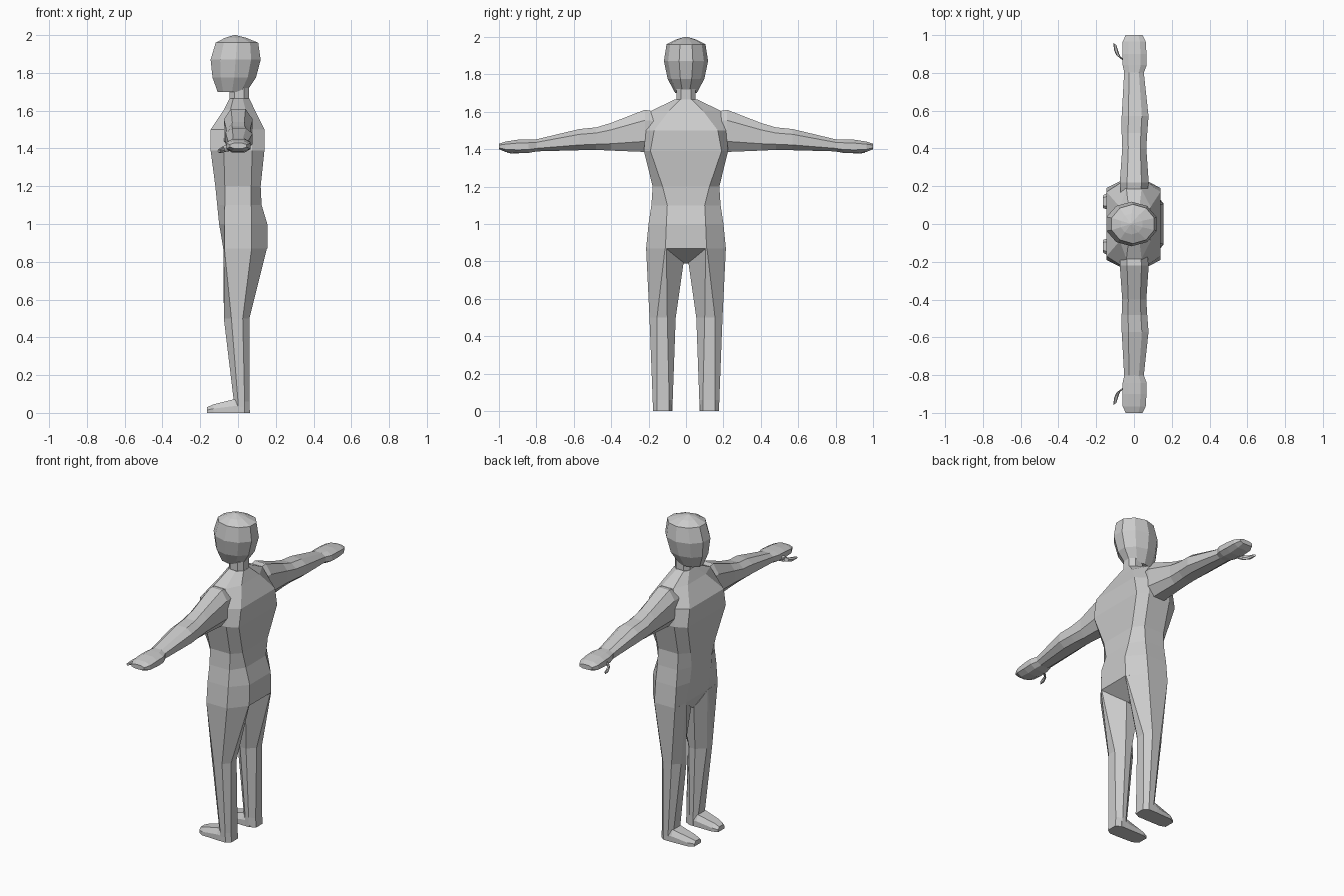
import bpy, bmesh, math

skin = bpy.data.materials.new("light grey")
skin.diffuse_color = (0.6, 0.6, 0.6, 1)


def loft(name, rings, mirror=False):
    """Skin a list of equal-sized rings and cap both ends."""
    me = bpy.data.meshes.new(name)
    bm = bmesh.new()
    rows = [[bm.verts.new(p) for p in r] for r in rings]
    n = len(rows[0])
    for a, b in zip(rows, rows[1:]):
        for i in range(n):
            j = (i + 1) % n
            bm.faces.new((a[i], a[j], b[j], b[i]))
    bm.faces.new(rows[0][::-1])
    bm.faces.new(rows[-1])
    bmesh.ops.recalc_face_normals(bm, faces=bm.faces)
    bm.to_mesh(me)
    bm.free()
    me.materials.append(skin)
    ob = bpy.data.objects.new(name, me)
    bpy.context.collection.objects.link(ob)
    if mirror:
        m = ob.modifiers.new("other side", 'MIRROR')
        m.use_axis = (False, True, False)
        m.use_mirror_merge = False
    return ob


def octagon(u0, u1, v0, v1, k=0.5):
    """Chamfered box outline between the given limits."""
    cu, cv, ru, rv = (u0 + u1) / 2, (v0 + v1) / 2, (u1 - u0) / 2, (v1 - v0) / 2
    pts = [(1, -k), (1, k), (k, 1), (-k, 1), (-1, k), (-1, -k), (-k, -1), (k, -1)]
    return [(cu + a * ru, cv + b * rv) for a, b in pts]


# Torso: height, back x, panel half width, side half width, front x, side strip half depth
torso = [
    (0.79, 0.04, 0.008, 0.012, -0.05, 0.02),
    (0.87, 0.155, 0.11, 0.213, -0.078, 0.072),
    (1.00, 0.155, 0.105, 0.20, -0.10, 0.072),
    (1.10, 0.125, 0.10, 0.185, -0.11, 0.07),
    (1.20, 0.12, 0.125, 0.178, -0.12, 0.07),
    (1.39, 0.14, 0.19, 0.225, -0.145, 0.075),
    (1.50, 0.14, 0.17, 0.215, -0.145, 0.075),
    (1.605, 0.088, 0.09, 0.185, -0.075, 0.04),
    (1.665, 0.06, 0.03, 0.06, -0.045, 0.025),
]
loft("torso", [[(xb, -p, z), (xb, p, z), (s, w, z), (-s, w, z),
                (xf, p, z), (xf, -p, z), (-s, -w, z), (s, -w, z)]
               for z, xb, p, w, xf, s in torso])

# Neck
loft("neck", [[(x, y, z) for x, y in octagon(-0.045, 0.058, -0.052, 0.052)]
              for z in (1.645, 1.72)])

# Head: height, front x, back x, half width
head = [(1.70, -0.108, 0.045, 0.058), (1.775, -0.135, 0.095, 0.098),
        (1.87, -0.145, 0.12, 0.118), (1.96, -0.118, 0.107, 0.104),
        (1.985, -0.07, 0.045, 0.055), (2.0, -0.022, -0.012, 0.005)]
loft("head", [[((f + b) / 2 + (b - f) / 2 / math.cos(math.pi / 10) * math.cos(t),
                w * math.sin(t), z)
               for t in (math.radians(18 + 36 * i) for i in range(10))]
              for z, f, b, w in head])

# Legs: height, back x, side strip x range, front x, panel y range, inner y, outer y
legs = [
    (0.87, 0.153, 0.072, -0.072, -0.077, 0.105, 0.112, 0.002, 0.213),
    (0.50, 0.06, 0.025, -0.035, -0.075, 0.10, 0.155, 0.055, 0.195),
    (0.06, 0.06, 0.035, 0.0, -0.022, 0.09, 0.155, 0.071, 0.178),
    (0.00, 0.063, 0.035, 0.0, -0.025, 0.09, 0.155, 0.072, 0.176),
]
loft("leg", [[(xb, y1, z), (xb, y2, z), (s1, yo, z), (s0, yo, z),
              (xf, y2, z), (xf, y1, z), (s0 * 0.7, yi, z), (s1 * 0.7, yi, z)]
             for z, xb, s1, s0, xf, y1, y2, yi, yo in legs], True)

# Feet: x, inner y, outer y, instep inset, height
feet = [(0.03, 0.073, 0.177, 0.012, 0.07), (-0.022, 0.072, 0.177, 0.015, 0.072),
        (-0.13, 0.072, 0.172, 0.022, 0.045), (-0.165, 0.085, 0.15, 0.012, 0.03)]
loft("foot", [[(x, a, 0), (x, b, 0), (x, b, h * 0.5), (x, b - i, h),
               (x, a + i, h), (x, a, h * 0.5)] for x, a, b, i, h in feet], True)

# Arms: y, front x, back x, bottom z, top z
arms = [(0.16, -0.07, 0.07, 1.40, 1.60), (0.22, -0.075, 0.078, 1.385, 1.61),
        (0.40, -0.062, 0.065, 1.392, 1.54), (0.48, -0.065, 0.07, 1.396, 1.516),
        (0.57, -0.065, 0.077, 1.394, 1.507), (0.80, -0.052, 0.052, 1.388, 1.452)]
loft("arm", [[(x, y, z) for x, z in octagon(f, b, lo, hi)]
             for y, f, b, lo, hi in arms], True)

# Hands
hands = [(0.795, -0.05, 0.05, 1.388, 1.452), (0.84, -0.06, 0.067, 1.38, 1.452),
         (0.90, -0.062, 0.066, 1.378, 1.45), (0.965, -0.06, 0.062, 1.385, 1.44),
         (1.0, -0.043, 0.045, 1.40, 1.428)]
loft("hand", [[(x, y, z) for x, z in octagon(f, b, lo, hi)]
              for y, f, b, lo, hi in hands], True)

# Thumbs: centre x, y, z and radius
thumbs = [(-0.045, 0.865, 1.405, 0.02), (-0.078, 0.88, 1.395, 0.016),
          (-0.092, 0.91, 1.388, 0.014), (-0.101, 0.952, 1.386, 0.008)]
loft("thumb", [[(cx + r * math.cos(t), cy - 0.8 * r * math.cos(t), cz + r * math.sin(t))
                for t in (math.tau * i / 6 for i in range(6))]
               for cx, cy, cz, r in thumbs], True)
